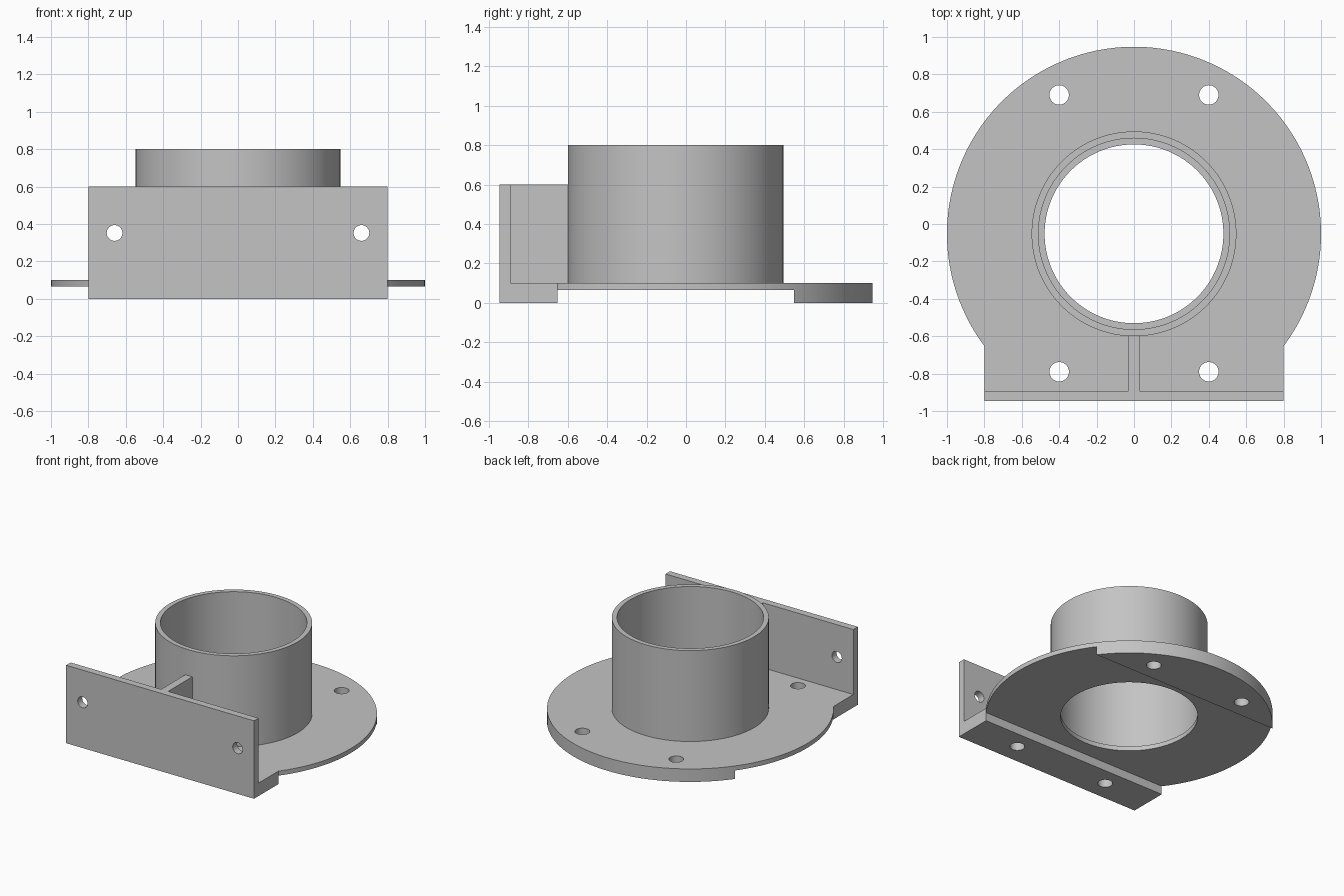
import bpy, bmesh, math
from mathutils import Matrix

if "Cube" in bpy.data.objects:
    bpy.data.objects.remove(bpy.data.objects["Cube"], do_unlink=True)

# Shared dimensions
AXIS_Y = -0.0525
FRONT_Y = -0.9475
WALL_BACK = -0.8925
PLATE_TOP = 0.1
WALL_TOP = 0.6
SEGMENTS = 128

metal = bpy.data.materials.new("neutral_grey")
metal.use_nodes = True
grey = (0.55, 0.55, 0.55, 1)
metal.diffuse_color = grey
metal.node_tree.nodes["Principled BSDF"].inputs["Base Color"].default_value = grey


def finish(name, bm):
    bmesh.ops.recalc_face_normals(bm, faces=bm.faces)
    mesh = bpy.data.meshes.new(name)
    bm.to_mesh(mesh)
    bm.free()
    mesh.materials.append(metal)
    obj = bpy.data.objects.new(name, mesh)
    bpy.context.collection.objects.link(obj)
    return obj


def box(name, x, y, z):
    """Box from (low, high) ranges on each axis."""
    bm = bmesh.new()
    bmesh.ops.create_cube(bm, size=1)
    for v in bm.verts:
        v.co = [r[0] if c < 0 else r[1] for c, r in zip(v.co, (x, y, z))]
    return finish(name, bm)


def prism(name, outline, low, high):
    """Outline in plan, extruded upward."""
    bm = bmesh.new()
    face = bm.faces.new([bm.verts.new((x, y, low)) for x, y in outline])
    result = bmesh.ops.extrude_face_region(bm, geom=[face])
    for v in result["geom"]:
        if isinstance(v, bmesh.types.BMVert):
            v.co.z = high
    return finish(name, bm)


def cylinder(name, radius, depth, centre, along_y=False, segments=SEGMENTS):
    bm = bmesh.new()
    turn = Matrix.Rotation(math.pi / 2, 4, "X") if along_y else Matrix()
    bmesh.ops.create_cone(bm, cap_ends=True, segments=segments, radius1=radius,
                          radius2=radius, depth=depth,
                          matrix=Matrix.Translation(centre) @ turn)
    return finish(name, bm)


def activate(obj):
    bpy.ops.object.select_all(action="DESELECT")
    obj.select_set(True)
    bpy.context.view_layer.objects.active = obj


def cut(obj, cutters):
    activate(obj)
    for cutter in cutters:
        mod = obj.modifiers.new("cut", "BOOLEAN")
        mod.operation = "DIFFERENCE"
        mod.solver = "EXACT"
        mod.object = cutter
        bpy.ops.object.modifier_apply(modifier=mod.name)
        bpy.data.objects.remove(cutter, do_unlink=True)


def smooth(obj):
    activate(obj)
    bpy.ops.object.shade_smooth_by_angle(angle=math.radians(30))


# Base plate: round disc squared off at the front
start = -math.asin(0.6)
sweep = math.pi - 2 * start
outline = [(math.cos(a), AXIS_Y + math.sin(a))
           for a in (start + sweep * i / SEGMENTS for i in range(SEGMENTS + 1))]
outline += [(-0.8, WALL_BACK), (0.8, WALL_BACK)]
base_plate = prism("base_plate", outline, 0, PLATE_TOP)

# Underside relief, bore and mounting holes
cutters = [
    box("relief_cutter", (-1.2, 1.2), (AXIS_Y - 0.6, AXIS_Y + 0.6), (-0.2, 0.065)),
    cylinder("bore_cutter", 0.478, 1, (0, AXIS_Y, 0)),
]
for side in (-1, 1):
    for y in (-0.79, 0.69):
        cutters.append(cylinder("hole_cutter", 0.052, 1, (side * 0.4, y, 0), segments=40))
cut(base_plate, cutters)
smooth(base_plate)

# Upright tube, its bore a little wider than the plate's
tube = cylinder("tube", 0.5475, 0.7, (0, AXIS_Y, PLATE_TOP + 0.35))
cut(tube, [cylinder("tube_cutter", 0.511, 2, (0, AXIS_Y, 0.4))])
smooth(tube)

# Front wall with two bolt holes
front_wall = box("front_wall", (-0.8, 0.8), (FRONT_Y, WALL_BACK), (0, WALL_TOP))
cut(front_wall, [cylinder("bolt_cutter", 0.042, 0.4, (side * 0.66, FRONT_Y, 0.352),
                          along_y=True, segments=40) for side in (-1, 1)])
smooth(front_wall)

# Rib joining the wall to the tube
box("rib", (-0.03, 0.03), (WALL_BACK, AXIS_Y - 0.54), (PLATE_TOP, WALL_TOP))
